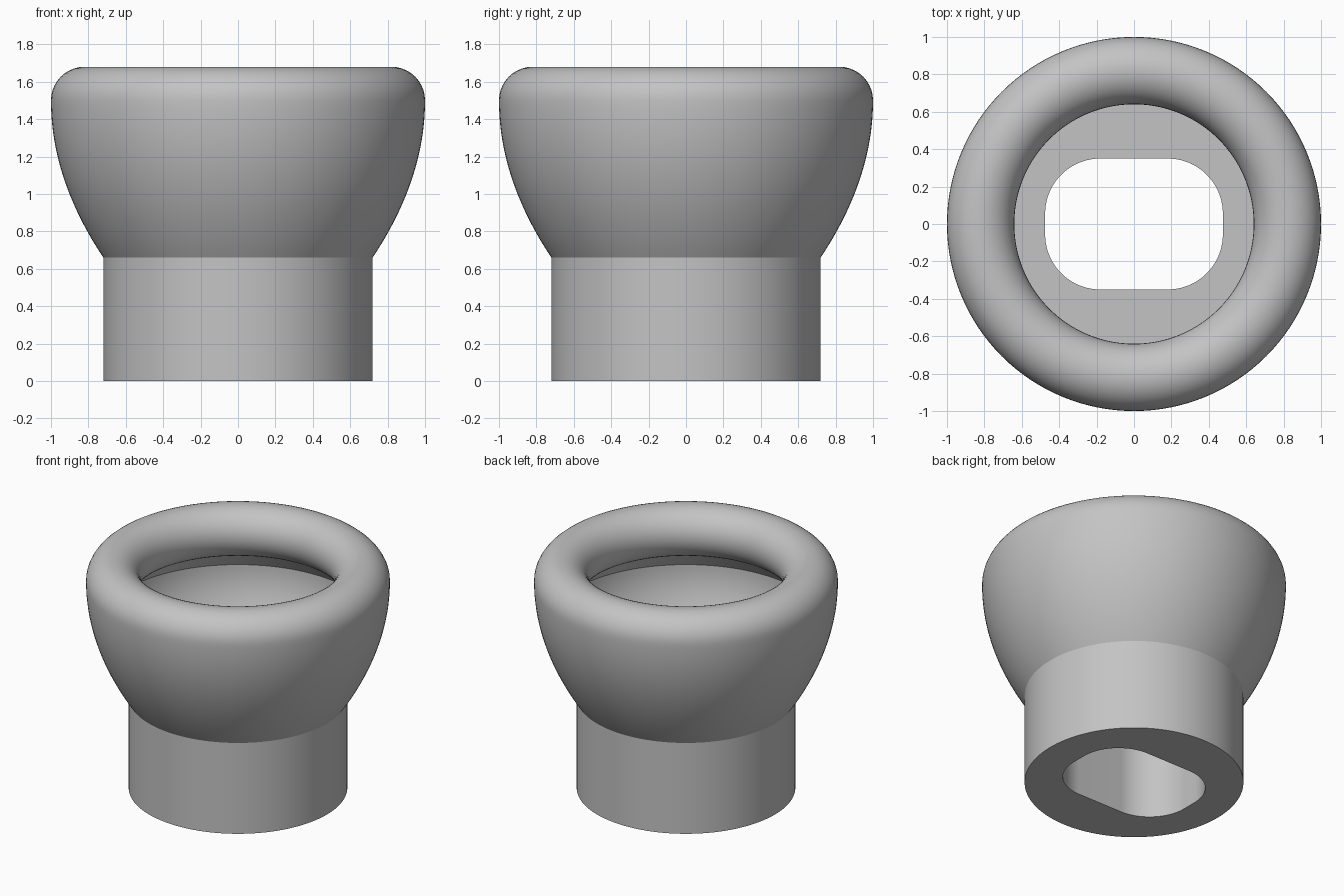
import bpy
import bmesh
from math import sin, cos, pi, radians

SIDES = 128
QUARTER = SIDES // 4

default = bpy.data.objects.get("Cube")
if default:
    bpy.data.objects.remove(default, do_unlink=True)

grey = bpy.data.materials.new("plain_grey")
grey.use_nodes = True
colour = (0.55, 0.55, 0.55, 1)
grey.diffuse_color = colour
grey.node_tree.nodes["Principled BSDF"].inputs["Base Color"].default_value = colour


def circle(radius, z):
    turn = 2 * pi / SIDES
    return [(radius * cos(i * turn), radius * sin(i * turn), z) for i in range(SIDES)]


def slot(core_x, core_y, radius, z):
    """Rounded rectangle with the same point count as a circle."""
    points = []
    for q, (sx, sy) in enumerate([(1, 1), (-1, 1), (-1, -1), (1, -1)]):
        for i in range(QUARTER):
            a = (q + i / (QUARTER - 1)) * pi / 2
            points.append((sx * core_x + radius * cos(a), sy * core_y + radius * sin(a), z))
    return points


def skin(name, rings):
    """Join rings into a closed tube of quads."""
    bm = bmesh.new()
    loops = [[bm.verts.new(p) for p in ring] for ring in rings]
    for k, low in enumerate(loops):
        high = loops[(k + 1) % len(loops)]
        for i in range(SIDES):
            j = (i + 1) % SIDES
            bm.faces.new((low[i], low[j], high[j], high[i]))
    bmesh.ops.recalc_face_normals(bm, faces=bm.faces)
    mesh = bpy.data.meshes.new(name)
    bm.to_mesh(mesh)
    bm.free()
    mesh.materials.append(grey)
    obj = bpy.data.objects.new(name, mesh)
    bpy.context.collection.objects.link(obj)
    bpy.ops.object.select_all(action="DESELECT")
    obj.select_set(True)
    bpy.context.view_layer.objects.active = obj
    bpy.ops.object.shade_smooth_by_angle(angle=radians(25))
    return obj


# Collar: round outside, slotted through the middle, its top is the bowl floor
NECK, SHOULDER = 0.72, 0.66
skin("collar", [circle(NECK, 0), circle(NECK, SHOULDER),
                slot(0.18, 0.055, 0.295, SHOULDER), slot(0.18, 0.055, 0.295, 0)])

# Bowl: flared outside wall, rolled rim, undercut, and inner wall
RIM_Z, RIM_R, TUBE = 1.5, 0.82, 0.18
profile = []
for i in range(24):
    t = 1 - i / 24
    profile.append((1 - (1 - NECK) * t * t, RIM_Z - (RIM_Z - SHOULDER) * t))
for i in range(31):
    a = radians(i * 9)
    profile.append((RIM_R + TUBE * cos(a), RIM_Z + TUBE * sin(a)))
for i in range(17):
    t = i / 16
    profile.append((0.9 - 0.25 * t * t, 1.2 - (1.2 - SHOULDER) * t))
skin("bowl", [circle(r, z) for r, z in profile])
